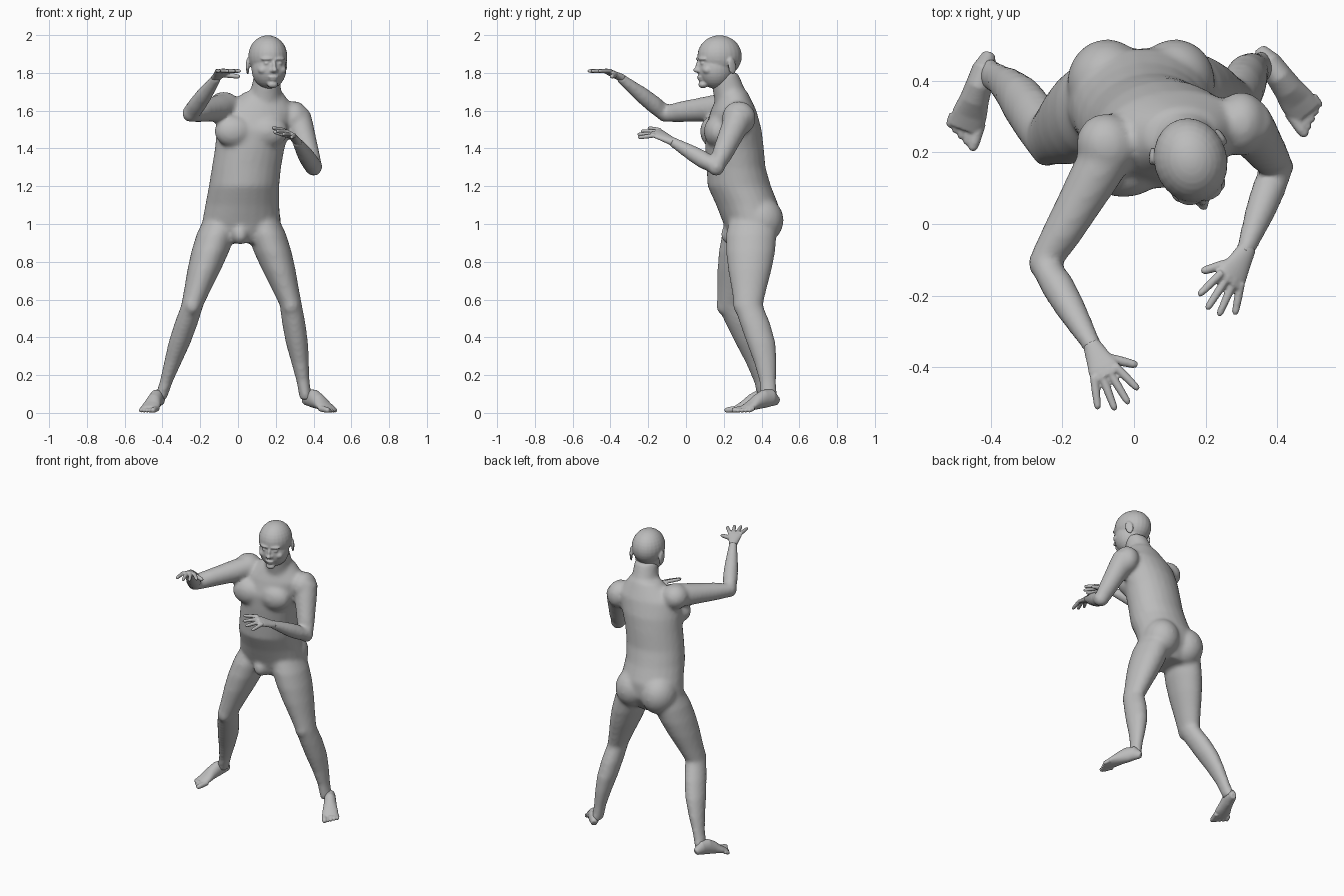
import bpy, bmesh, math
from mathutils import Vector, Matrix

cube = bpy.data.objects.get("Cube")
if cube:
    bpy.data.objects.remove(cube, do_unlink=True)

SIDES = 24
UP = Vector((0, 0, 1))
grey = (.5, .5, .5, 1)
clay = bpy.data.materials.new("clay grey")
clay.use_nodes = True
clay.diffuse_color = grey
clay.node_tree.nodes["Principled BSDF"].inputs["Base Color"].default_value = grey


def loft(bm, rings):
    """Closed skin over rings of (centre, half axis, other half axis)."""
    loops = []
    for centre, across, along in rings:
        angles = [math.tau * i / SIDES for i in range(SIDES)]
        loops.append([bm.verts.new(centre + across * math.cos(a) + along * math.sin(a))
                      for a in angles])
    for low, high in zip(loops, loops[1:]):
        for i in range(SIDES):
            bm.faces.new((low[i - 1], low[i], high[i], high[i - 1]))
    bm.faces.new(loops[0])
    bm.faces.new(loops[-1])


def stack(bm, sections, yaw=0):
    """Horizontal sections: centre, half width, half depth."""
    turn = Matrix.Rotation(yaw, 3, "Z")
    left, back = turn.col[0], turn.col[1]
    loft(bm, [(centre, left * width, back * depth) for centre, width, depth in sections])


def tube(bm, sections, side=None):
    """Sections square to a path: centre, half width, half height."""
    points = [section[0] for section in sections]
    rings = []
    for i, (centre, width, height) in enumerate(sections):
        tangent = (points[min(i + 1, len(points) - 1)] - points[max(i - 1, 0)]).normalized()
        across = side or tangent.cross(UP)
        across = (across - tangent * across.dot(tangent)).normalized()
        rings.append((centre, across * width, across.cross(tangent) * height))
    loft(bm, rings)


def ball(bm, centre, size, yaw=0, tilt=0):
    matrix = (Matrix.Translation(centre) @ Matrix.Rotation(yaw, 4, "Z")
              @ Matrix.Rotation(tilt, 4, "X") @ Matrix.Diagonal((*size, 1)))
    bmesh.ops.create_uvsphere(bm, u_segments=SIDES, v_segments=16, radius=1, matrix=matrix)


def finish(name, bm, voxel, rounds):
    """Fuse the overlapping forms into one soft skin."""
    bmesh.ops.recalc_face_normals(bm, faces=bm.faces)
    mesh = bpy.data.meshes.new(name)
    bm.to_mesh(mesh)
    bm.free()
    mesh.materials.append(clay)
    part = bpy.data.objects.new(name, mesh)
    bpy.context.collection.objects.link(part)
    fuse = part.modifiers.new("fuse", "REMESH")
    fuse.mode = "VOXEL"
    fuse.voxel_size = voxel
    fuse.use_smooth_shade = True
    soften = part.modifiers.new("soften", "SMOOTH")
    soften.factor = .5
    soften.iterations = rounds


def along_limb(joints, widths):
    """Spread widths evenly over a two-bone limb; yields position, width, lower-bone bulge."""
    first, middle, last = map(Vector, joints)
    for i, width in enumerate(widths):
        t = 2 * i / (len(widths) - 1)
        point = first.lerp(middle, t) if t < 1 else middle.lerp(last, t - 1)
        yield point, width, max(0, -math.sin(math.pi * t))


# Trunk: depth position, half width and half depth at even heights
bm = bmesh.new()
trunk = [(.33, .1, .1), (.345, .21, .145), (.325, .197, .165), (.282, .187, .168),
         (.265, .184, .156), (.257, .185, .155), (.25, .196, .15), (.252, .2, .12),
         (.25, .1, .075)]
sections = []
for i, (y, width, depth) in enumerate(trunk):
    rise = i / (len(trunk) - 1)
    sections.append((Vector((.015 + .12 * rise ** 2, y, .9 + .8 * rise)), width, depth))
stack(bm, sections, .12)

# Neck
neck_base, neck_top = Vector((.135, .26, 1.6)), Vector((.157, .2, 1.8))
stack(bm, [(neck_base.lerp(neck_top, t), .11 - .04 * t ** .5, .1 - .025 * t)
           for t in (0, .4, .7, 1)])

# Chest, buttocks, groin and shoulders
for side in (-1, 1):
    ball(bm, (.07 + .09 * side, .155 + .01 * side, 1.49), (.105, .07, .085), .12)
    ball(bm, (.02 + .095 * side, .395, 1.02), (.112, .122, .125))
ball(bm, (.012, .235, .945), (.045, .05, .055))
ball(bm, (-.075, .22, 1.62), (.085, .09, .08), .5)
ball(bm, (.3, .28, 1.56), (.075, .09, .09))

# Arms
arm_widths = (.075, .07, .062, .055, .048, .047, .043, .034, .025)
for joints in (((-.06, .22, 1.62), (-.25, -.11, 1.585), (-.108, -.355, 1.78)),
               ((.31, .285, 1.575), (.4, .16, 1.3), (.307, -.085, 1.443))):
    tube(bm, [(point, width, width) for point, width, bulge in along_limb(joints, arm_widths)])
    ball(bm, joints[1], (.046, .046, .046))

# Legs with calves swelling backward, and kneecaps
leg_widths = (.09, .103, .1, .089, .073, .059, .062, .059, .047, .035, .033)
for joints in (((-.085, .345, 1.04), (-.242, .24, .57), (-.412, .425, .07)),
               ((.12, .35, 1.04), (.28, .33, .57), (.36, .44, .07))):
    stack(bm, [(point + Vector((0, .025 * bulge, 0)), width, width * 1.3)
               for point, width, bulge in along_limb(joints, leg_widths)])
    ball(bm, Vector(joints[1]) - Vector((0, .045, 0)), (.042, .035, .05))
finish("body", bm, .012, 8)

# Head, turned toward its left
YAW = .28
head_turn = Matrix.Translation((.158, .178, 0)) @ Matrix.Rotation(YAW, 4, "Z")
bm = bmesh.new()


def feature(x, y, z, size, tilt=0, spin=0):
    ball(bm, head_turn @ Vector((x, y, z)), size, YAW + spin, tilt)


# Cranium, face, nose, lips and chin
feature(0, 0, 1.888, (.102, .119, .111))
feature(0, -.022, 1.82, (.092, .097, .104))
feature(0, -.12, 1.815, (.016, .026, .015))
feature(0, -.113, 1.84, (.011, .02, .036), -.3)
feature(0, -.11, 1.778, (.028, .014, .007))
feature(0, -.106, 1.766, (.025, .014, .007))
feature(0, -.092, 1.738, (.028, .024, .019))
# Brows, eyelids, cheeks, nostrils and ears
for side in (-1, 1):
    feature(side * .034, -.105, 1.874, (.034, .016, .009), 0, side * .3)
    feature(side * .036, -.103, 1.851, (.015, .012, .009))
    feature(side * .048, -.08, 1.815, (.03, .028, .024))
    feature(side * .013, -.115, 1.812, (.01, .014, .01))
    feature(side * .1, .04, 1.835, (.009, .026, .045), .2, side * .35)
finish("head", bm, .006, 3)


def hand(name, wrist, knuckles, handed, lift):
    """Flat palm with fanned fingers; lift raises the thumb side."""
    bm = bmesh.new()
    wrist, knuckles = Vector(wrist), Vector(knuckles)
    forward = knuckles - wrist
    forward.z = 0
    forward.normalize()
    side = (UP.cross(forward) * handed + UP * lift).normalized()
    palm = ((-.2, .025, .021), (.35, .035, .018), (.75, .044, .016), (1.1, .038, .011))
    tube(bm, [(wrist.lerp(knuckles, t), width, height) for t, width, height in palm], side)
    # Fingers, then thumb
    digits = []
    for i in range(4):
        place = i - 1.5
        base = knuckles + side * place * .022 - forward * .01
        tip = knuckles + side * place * .042 + forward * (.105 - .012 * place ** 2)
        digits.append((base, tip, .0115))
    digits.append((wrist.lerp(knuckles, .4) + side * .015,
                   knuckles + side * .09 + forward * .015 - UP * .03, .0135))
    for base, tip, radius in digits:
        tube(bm, [(base.lerp(tip, t), radius * size, radius * size)
                  for t, size in ((0, 1), (.5, 1), (.9, .85), (1, .5))])
    finish(name, bm, .0045, 2)


hand("right_hand", (-.112, -.35, 1.778), (-.078, -.42, 1.81), 1, 0)
hand("left_hand", (.31, -.08, 1.441), (.268, -.158, 1.483), -1, .45)


def foot(name, heel, toe, handed):
    """Sole sloping down from a slightly raised heel to five toes."""
    bm = bmesh.new()
    heel, toe = Vector((*heel, 0)), Vector((*toe, 0))
    forward = (toe - heel).normalized()
    side = UP.cross(forward) * handed
    arch = ((.018, .02), (.034, .046), (.037, .049), (.041, .04), (.049, .026), (.047, .016))
    sections = []
    for i, (width, height) in enumerate(arch):
        sole = .005 + .035 * (1 - i / 5)
        sections.append((heel + forward * .044 * i + UP * (sole + height), width, height))
    tube(bm, sections)
    # Toes, from the big one outward
    for i in range(5):
        radius = .012 if i else .016
        root = heel + forward * .19 + side * (.036 - .02 * i) + UP * .024
        tip = root + forward * (.082 - .011 * i)
        tip.z = radius * .8
        tube(bm, [(root.lerp(tip, t), radius * size, radius * size)
                  for t, size in ((0, 1), (.7, 1), (.9, .85), (1, .5))])
    finish(name, bm, .005, 3)


foot("right_foot", (-.405, .475), (-.485, .225), 1)
foot("left_foot", (.352, .487), (.497, .285), -1)
